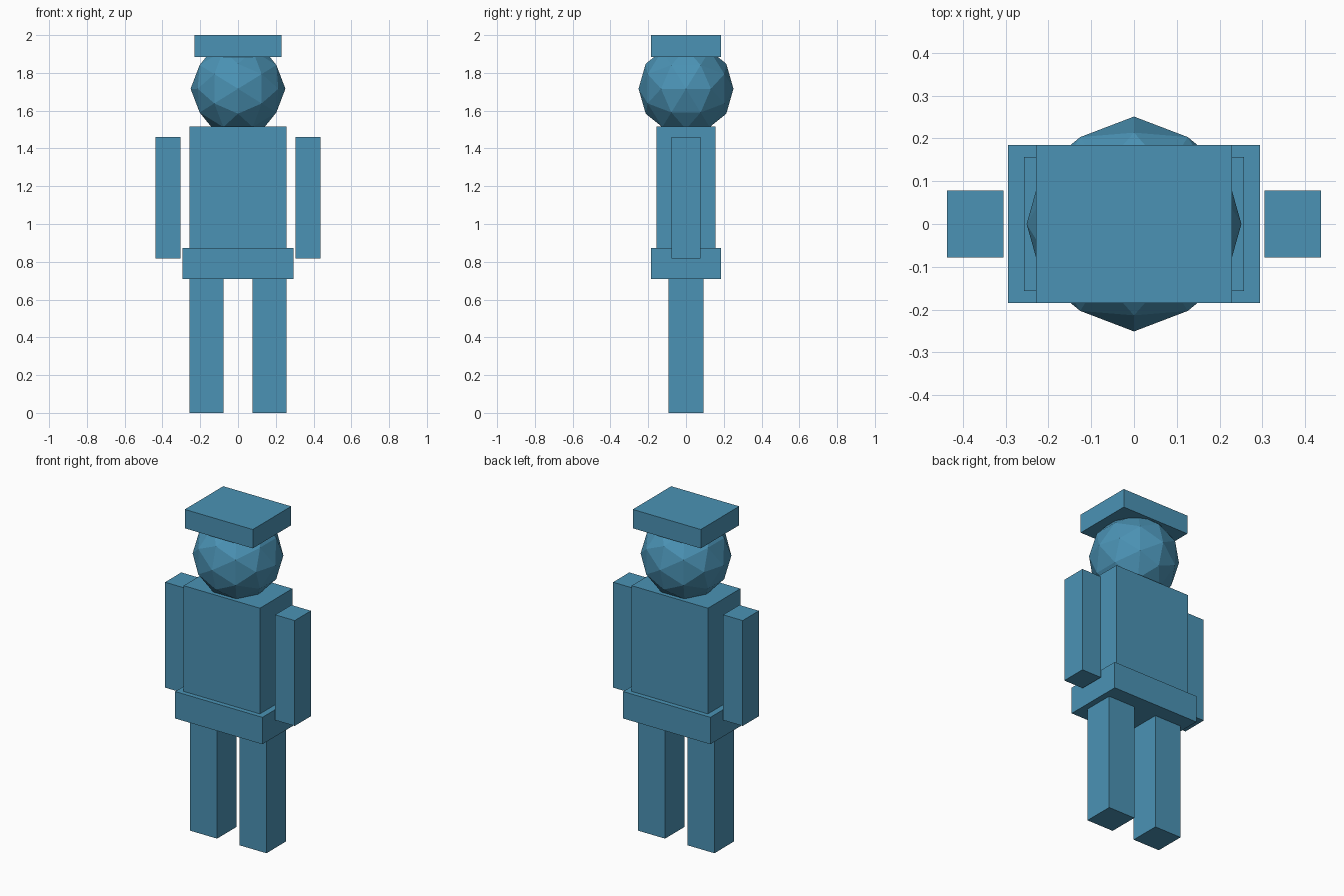
import bpy, math

if "Cube" in bpy.data.objects:
    bpy.data.objects.remove(bpy.data.objects["Cube"])

# One blue for the whole figure
blue = bpy.data.materials.new("blue")
blue.diffuse_color = (0.07, 0.29, 0.46, 1)
blue.use_nodes = True
blue.node_tree.nodes["Principled BSDF"].inputs["Base Color"].default_value = blue.diffuse_color


def finish(name):
    ob = bpy.context.object
    ob.name = name
    ob.data.materials.append(blue)
    return ob


def box(name, x, y, z):
    """Box from (min, max) ranges on each axis."""
    ranges = (x, y, z)
    bpy.ops.mesh.primitive_cube_add(size=1, location=[(a + b) / 2 for a, b in ranges])
    finish(name).scale = [b - a for a, b in ranges]
    bpy.ops.object.transform_apply(location=False, rotation=False, scale=True)


# Legs and arms, mirrored left and right
for side, s in (("left", -1), ("right", 1)):
    box(side + "_leg", sorted((s * 0.076, s * 0.257)), (-0.093, 0.093), (0, 0.709))
    box(side + "_arm", sorted((s * 0.305, s * 0.437)), (-0.078, 0.078), (0.818, 1.46))

# Hips and torso
box("hips", (-0.294, 0.294), (-0.185, 0.185), (0.709, 0.873))
box("torso", (-0.257, 0.257), (-0.156, 0.156), (0.873, 1.517))

# Faceted head, tilted so an edge midpoint faces each axis
bpy.ops.mesh.primitive_ico_sphere_add(
    subdivisions=2, radius=0.251, location=(0, 0, 1.716),
    rotation=(0, -math.atan(2) / 2, 0))
finish("head")

# Flat cap
box("cap", (-0.229, 0.229), (-0.185, 0.185), (1.885, 2.0))
